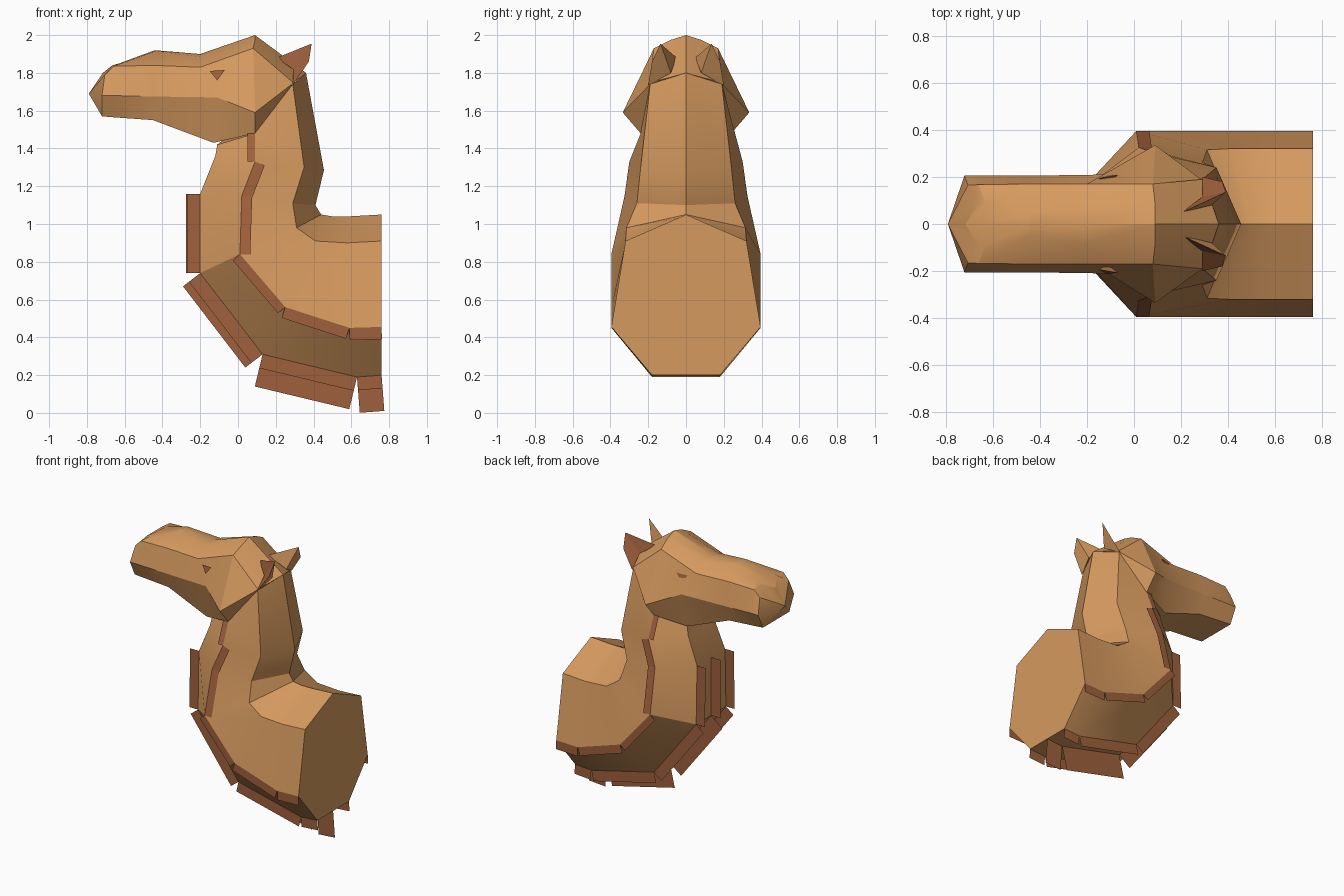
import bpy, bmesh, math
from mathutils import Vector

if "Cube" in bpy.data.objects:
    bpy.data.objects.remove(bpy.data.objects["Cube"])


def material(name, rgb):
    m = bpy.data.materials.new(name)
    m.diffuse_color = (*rgb, 1)
    m.use_nodes = True
    m.node_tree.nodes["Principled BSDF"].inputs["Base Color"].default_value = m.diffuse_color
    return m


TAN = material("tan_coat", (0.672, 0.323, 0.114))
BROWN = material("brown_hair", (0.345, 0.118, 0.046))


def add_object(name, verts, faces, mats, smooth=None, slots=None, fix=True):
    me = bpy.data.meshes.new(name)
    me.from_pydata(verts, [], faces)
    for m in mats:
        me.materials.append(m)
    if slots:
        for p, s in zip(me.polygons, slots):
            p.material_index = s
    if fix:
        bm = bmesh.new()
        bm.from_mesh(me)
        bmesh.ops.recalc_face_normals(bm, faces=bm.faces)
        bm.to_mesh(me)
        bm.free()
    ob = bpy.data.objects.new(name, me)
    bpy.context.collection.objects.link(ob)
    if smooth:
        bpy.context.view_layer.objects.active = ob
        ob.select_set(True)
        bpy.ops.object.shade_smooth_by_angle(angle=math.radians(smooth))
        ob.select_set(False)
    return ob


def loft(name, halves, tip=None, smooth=25):
    """Join half cross-sections (first point on the centre line), mirrored in y."""
    verts, faces = [], []
    n = 2 * len(halves[0]) - 1
    for h in halves:
        verts += h + [(x, -y, z) for x, y, z in reversed(h[1:])]
    for i in range(len(halves) - 1):
        for j in range(n):
            k = (j + 1) % n
            faces.append((i * n + j, i * n + k, (i + 1) * n + k, (i + 1) * n + j))
    last = (len(halves) - 1) * n
    faces.append(tuple(range(last, last + n)))
    if tip:
        verts.append(tip)
        faces += [(j, (j + 1) % n, len(verts) - 1) for j in range(n)]
    else:
        faces.append(tuple(range(n)))
    return add_object(name, verts, faces, [TAN], smooth)


# Neck and chest: back centre, upper side, lower side, underside, from head to cut
neck = [
    [(.36, 0, 1.80), (.29, .19, 1.74), (.09, .24, 1.48), (-.11, .14, 1.42)],
    [(.455, 0, 1.285), (.35, .24, 1.30), (.09, .30, 1.33), (-.12, .15, 1.36)],
    [(.41, 0, 1.10), (.29, .26, 1.11), (.02, .325, 1.15), (-.20, .16, 1.16)],
    [(.44, 0, 1.05), (.31, .315, .98), (.01, .395, .84), (-.20, .17, .74)],
    [(.50, 0, 1.04), (.41, .32, .91), (.25, .395, .56), (.13, .18, .31)],
    [(.58, 0, 1.04), (.58, .32, .90), (.59, .395, .45), (.63, .18, .19)],
    [(.76, 0, 1.05), (.76, .32, .91), (.76, .395, .455), (.76, .18, .20)],
]
loft("neck_and_chest", neck)

# Head: crown line, nose line, brow edge, cheek edge, jaw edge, from muzzle to nape
head = [
    [(-.715, 0, 1.80), (-.665, .09, 1.84), (-.705, .165, 1.79), (-.72, .205, 1.68), (-.72, .15, 1.57)],
    [(-.65, 0, 1.84), (-.63, .085, 1.85), (-.66, .167, 1.835), (-.66, .205, 1.68), (-.66, .15, 1.565)],
    [(-.44, 0, 1.92), (-.44, .05, 1.915), (-.45, .17, 1.84), (-.45, .205, 1.675), (-.45, .15, 1.55)],
    [(-.20, 0, 1.90), (-.20, .08, 1.885), (-.20, .17, 1.83), (-.11, .21, 1.67), (-.13, .17, 1.43)],
    [(.09, 0, 2.0), (.09, .08, 1.975), (.08, .17, 1.93), (.09, .335, 1.59), (.09, .24, 1.48)],
    [(.36, 0, 1.80), (.33, .09, 1.775), (.29, .19, 1.75), (.285, .19, 1.74), (.28, .19, 1.725)],
]
loft("head", head, tip=(-.79, 0, 1.69))

# Ears (brown inside, tan back) and eyes
for s, side in ((1, "left"), (-1, "right")):
    ear = [(.205, .05, 1.88), (.29, .20, 1.735), (.375, .18, 1.86), (.39, .135, 1.955),
           (.33, .08, 1.80), (.29, .115, 1.82)]
    add_object("ear_" + side, [(x, s * y, z) for x, y, z in ear],
               [(0, 5, 3), (5, 1, 2, 3), (0, 3, 4), (4, 3, 2, 1), (0, 4, 1, 5)],
               [TAN, BROWN], slots=[1, 1, 0, 0, 0])
    eye = [(-.15, .193, 1.81), (-.07, .207, 1.815), (-.11, .212, 1.76), (-.11, .17, 1.79)]
    add_object("eye_" + side, [(x, s * y, z) for x, y, z in eye],
               [(0, 1, 2), (0, 1, 3), (1, 2, 3), (2, 0, 3)], [BROWN])


# Hair fringes: flat flaps hanging outward from each stretch of an edge
def fringe(name, points, depths, inset=0.0):
    verts, faces = [], []
    for a, b, d in zip(points, points[1:], depths):
        a, b = Vector(a), Vector(b)
        t = (b - a).normalized()
        out = Vector((t.z, 0, -t.x)).normalized()
        if out.x - out.z < 0 and out.z > 0 or out.x > 0.3:
            out = -out
        k = len(verts)
        verts += [a - out * inset, b - out * inset, b + out * d, a + out * d]
        faces.append((k, k + 1, k + 2, k + 3))
    add_object(name, verts, faces, [BROWN], fix=False)


for s, side in ((1, "left"), (-1, "right")):
    fringe("side_fringe_" + side, [(h[2][0], s * h[2][1], h[2][2]) for h in neck],
           [.04, .055, .055, .05, .06, .065])
    fringe("throat_fringe_" + side, [(h[3][0], s * h[3][1], h[3][2]) for h in neck],
           [.055, .06, .07, .075, .075, .07])
fringe("middle_fringe", [(h[3][0], 0, h[3][2]) for h in neck],
       [.055, .07, .075, .115, .175, .19])
